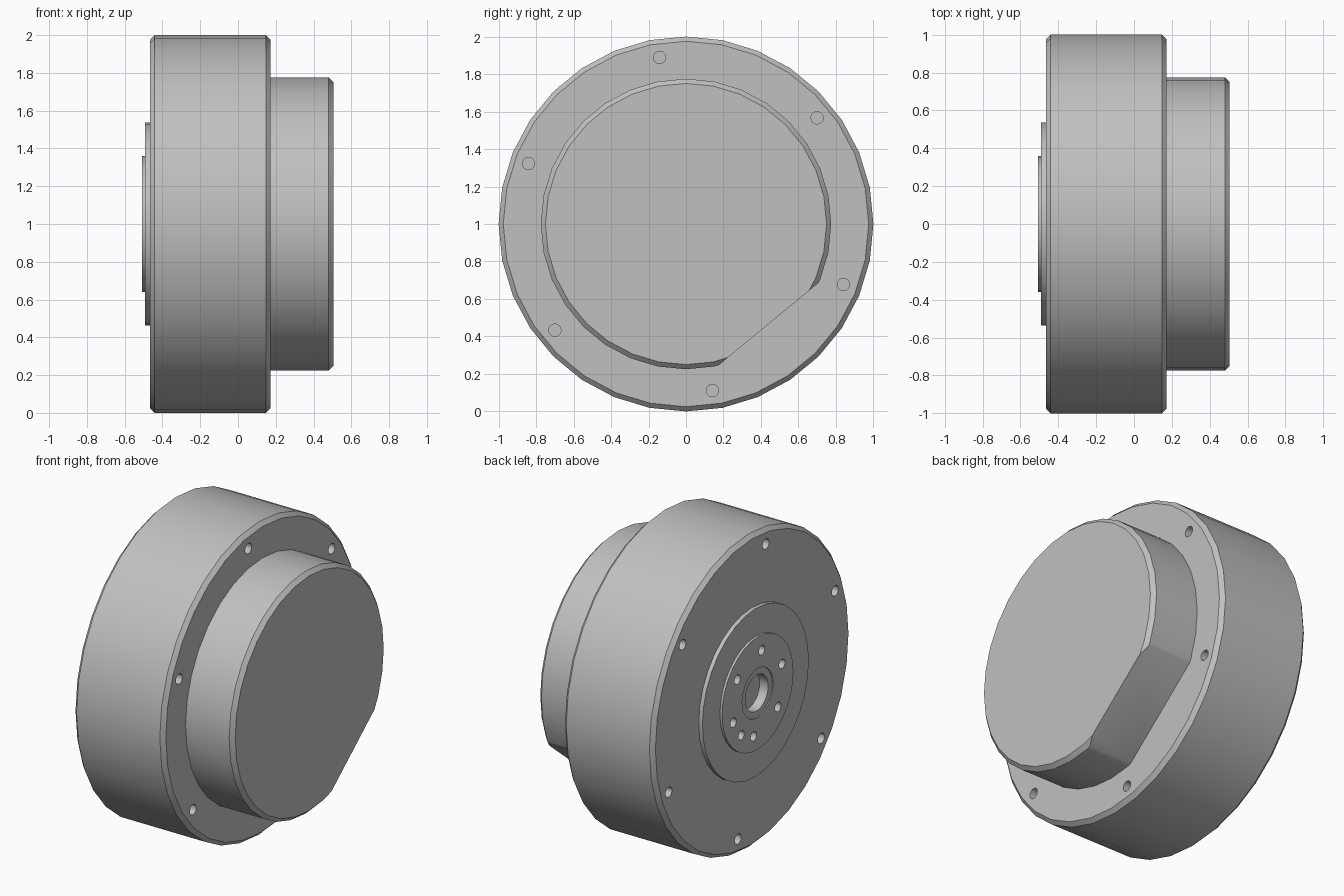
import bpy
import bmesh
from math import radians, cos, sin, pi
from mathutils import Matrix, Vector

cube = bpy.data.objects.get("Cube")
if cube:
    bpy.data.objects.remove(cube, do_unlink=True)

SIDES = 32
BOLT_ANGLES = [39 + 60 * i for i in range(6)]

# One plain grey metal
GREY = (0.53, 0.53, 0.53, 1)
metal = bpy.data.materials.new("grey_metal")
metal.use_nodes = True
metal.diffuse_color = GREY
metal.node_tree.nodes["Principled BSDF"].inputs["Base Color"].default_value = GREY


def make_object(name, bm):
    """Turn a bmesh into an object whose axis runs along x at z = 1."""
    bmesh.ops.recalc_face_normals(bm, faces=bm.faces)
    mesh = bpy.data.meshes.new(name)
    bm.to_mesh(mesh)
    bm.free()
    mesh.materials.append(metal)
    obj = bpy.data.objects.new(name, mesh)
    obj.location.z = 1
    bpy.context.collection.objects.link(obj)
    return obj


def close_ends(bm):
    edges = [e for e in bm.edges if e.is_boundary]
    bmesh.ops.holes_fill(bm, edges=edges, sides=0)


def lathe(profile):
    """Spin (x, radius) points about the x axis and cap both ends."""
    bm = bmesh.new()
    verts = [bm.verts.new((x, r, 0)) for x, r in profile]
    edges = [bm.edges.new(pair) for pair in zip(verts, verts[1:])]
    bmesh.ops.spin(bm, geom=verts + edges, cent=(0, 0, 0), axis=(1, 0, 0),
                   angle=2 * pi, steps=SIDES)
    bmesh.ops.remove_doubles(bm, verts=bm.verts, dist=0.0005)
    close_ends(bm)
    return bm


def drill(obj, angles, circle, radius, x_centers, depth):
    """Cut blind round holes, parallel to the axis, on a bolt circle."""
    bm = bmesh.new()
    for x in x_centers:
        for a in map(radians, angles):
            place = Matrix.Translation((x, circle * cos(a), circle * sin(a)))
            bmesh.ops.create_cone(bm, cap_ends=True, segments=16,
                                  radius1=radius, radius2=radius, depth=depth,
                                  matrix=place @ Matrix.Rotation(pi / 2, 4, "Y"))
    cutter = make_object("hole_cutter", bm)
    cutter.hide_render = True
    mod = obj.modifiers.new("holes", "BOOLEAN")
    mod.operation = "DIFFERENCE"
    mod.solver = "EXACT"
    mod.object = cutter
    bpy.context.view_layer.update()
    graph = bpy.context.evaluated_depsgraph_get()
    cut_mesh = bpy.data.meshes.new_from_object(obj.evaluated_get(graph))
    obj.modifiers.clear()
    obj.data = cut_mesh
    bpy.data.objects.remove(cutter, do_unlink=True)


# Main drum with chamfered rims and a seat for the hub
LEFT, RIGHT, BEVEL = -0.466, 0.172, 0.025
housing = make_object("housing", lathe([
    (-0.38, 0.5), (LEFT, 0.5), (LEFT, 1 - BEVEL), (LEFT + BEVEL, 1),
    (RIGHT - BEVEL, 1), (RIGHT, 1 - BEVEL), (RIGHT, 0.6)]))
drill(housing, BOLT_ANGLES, 0.9, 0.033, (LEFT, RIGHT), 0.24)

# Stepped output hub with a counterbored centre hole
hub = make_object("output_hub", lathe([
    (-0.44, 0.115), (-0.5, 0.115), (-0.5, 0.157), (-0.507, 0.157),
    (-0.507, 0.36), (-0.492, 0.36), (-0.492, 0.537), (-0.46, 0.537),
    (-0.46, 0.49), (-0.385, 0.49)]))
drill(hub, BOLT_ANGLES + [309], 0.263, 0.03, (-0.507,), 0.14)

# Rear cover: a smaller drum with one flat cut on its lower side
bm = lathe([(0.15, 0.775), (0.505 - BEVEL, 0.775), (0.505, 0.75)])
tilt = radians(-50.5)
normal = Vector((0, cos(tilt), sin(tilt)))
bmesh.ops.bisect_plane(bm, geom=bm.verts[:] + bm.edges[:] + bm.faces[:],
                       plane_co=normal * 0.692, plane_no=normal,
                       clear_outer=True)
close_ends(bm)
cover = make_object("rear_cover", bm)

# Smooth round walls, crisp edges
bpy.ops.object.select_all(action="DESELECT")
for obj in (housing, hub, cover):
    obj.select_set(True)
bpy.context.view_layer.objects.active = housing
bpy.ops.object.shade_smooth_by_angle(angle=radians(30))
